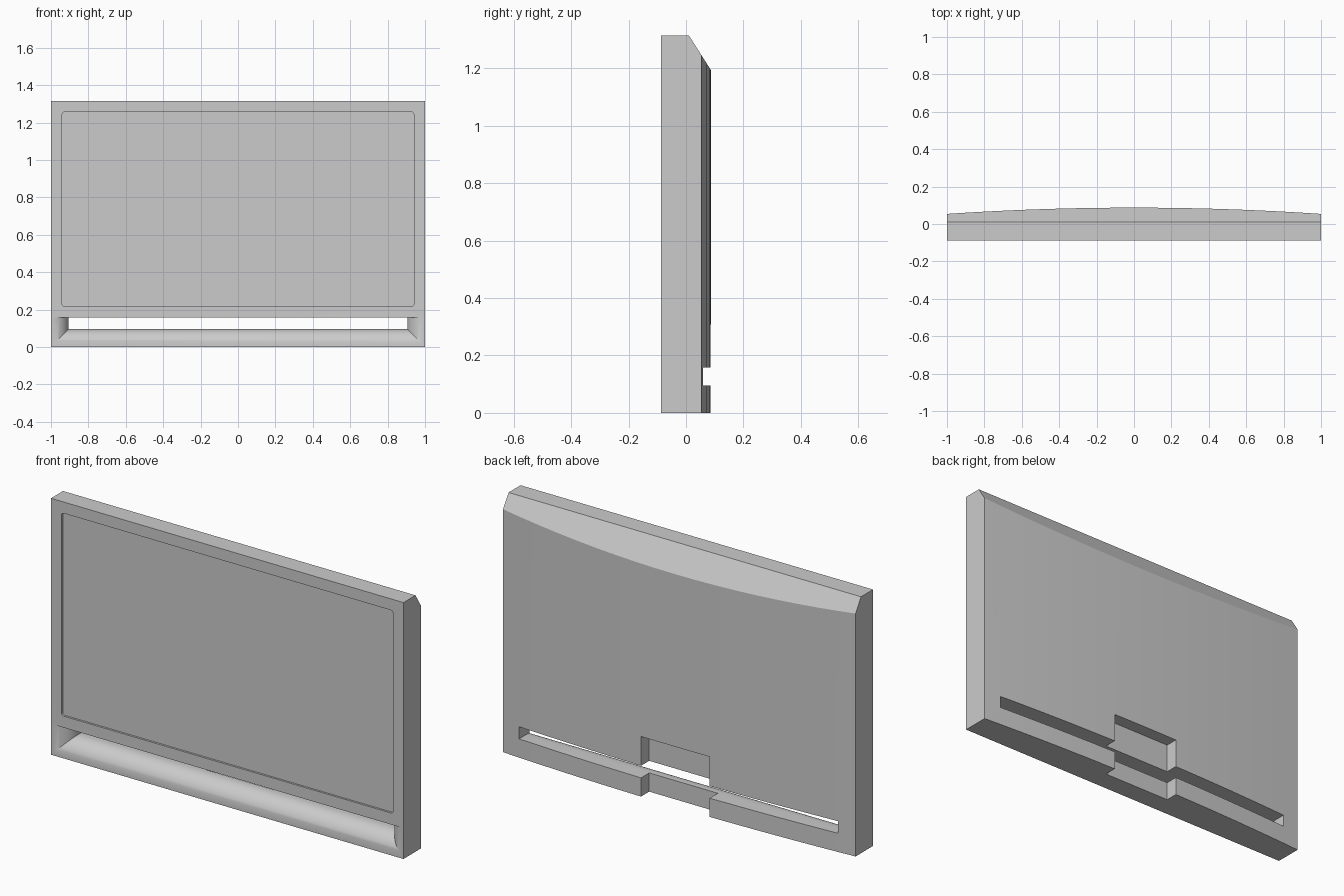
import bpy, bmesh, math

if "Cube" in bpy.data.objects:
    bpy.data.objects.remove(bpy.data.objects["Cube"])

HEIGHT, FRONT, BACK, BACK_EDGE = 1.315, -0.0875, 0.0875, 0.054


def loft(name, rings):
    """Closed solid skinned through rings with equal point counts."""
    bm = bmesh.new()
    loops = [[bm.verts.new(p) for p in ring] for ring in rings]
    n = len(rings[0])
    for a, b in zip(loops, loops[1:]):
        for i in range(n):
            j = (i + 1) % n
            bm.faces.new((a[i], a[j], b[j], b[i]))
    bm.faces.new(loops[0])
    bm.faces.new(loops[-1])
    bmesh.ops.recalc_face_normals(bm, faces=bm.faces)
    mesh = bpy.data.meshes.new(name)
    bm.to_mesh(mesh)
    bm.free()
    obj = bpy.data.objects.new(name, mesh)
    bpy.context.collection.objects.link(obj)
    return obj


def rect(w, y, z0, z1):
    return [(-w, y, z0), (w, y, z0), (w, y, z1), (-w, y, z1)]


def rounded_rect(w, y, z0, z1, r, steps=4):
    corners = [(w - r, z1 - r), (r - w, z1 - r), (r - w, z0 + r), (w - r, z0 + r)]
    pts = []
    for k, (cx, cz) in enumerate(corners):
        for s in range(steps + 1):
            a = math.pi / 2 * (k + s / steps)
            pts.append((cx + r * math.cos(a), y, cz + r * math.sin(a)))
    return pts


def cut(target, cutter):
    cutter.hide_render = True
    mod = target.modifiers.new(cutter.name, 'BOOLEAN')
    mod.operation, mod.solver, mod.object = 'DIFFERENCE', 'EXACT', cutter
    bpy.context.view_layer.objects.active = target
    bpy.ops.object.modifier_apply(modifier=mod.name)
    bpy.data.objects.remove(cutter, do_unlink=True)


# Housing: flat front, gently bowed back
SEG = 18
plan = [(-1, FRONT), (1, FRONT)]
for i in range(SEG + 1):
    x = 1 - 2 * i / SEG
    plan.append((x, BACK_EDGE + (BACK - BACK_EDGE) * (1 - x * x)))
housing = loft("television_housing", [[(x, y, z) for x, y in plan] for z in (0, HEIGHT)])

# Sloped top edge at the back
slope = [(0.01, HEIGHT), (0.16, HEIGHT - 0.236), (0.2, HEIGHT + 0.1), (0.01, HEIGHT + 0.1)]
cut(housing, loft("top_slope_cutter", [[(x, y, z) for y, z in slope] for x in (-1.1, 1.1)]))

# Shallow screen recess
cut(housing, loft("screen_cutter", [rounded_rect(0.94, y, 0.217, 1.257, 0.012)
                                    for y in (-0.2, FRONT + 0.01)]))

# Through slot whose bottom and ends round over towards the front
R, STEPS = 0.093, 14
rings = [rect(0.905, 0.2, 0.096, 0.158)]
for i in range(STEPS + 1):
    a = math.pi / 2 * i / STEPS
    flare = R * (1 - math.cos(a))
    rings.append(rect(0.905 + flare, 0.005 + (FRONT - 0.005) * math.sin(a),
                      0.096 - flare, 0.158))
rings.append(rect(0.905 + R, FRONT - 0.1, 0.096 - R, 0.158))
cut(housing, loft("slot_cutter", rings))

# Stand notch in the back
cut(housing, loft("notch_cutter", [rect(0.195, y, -0.1, 0.308) for y in (0.02, 0.2)]))

housing.select_set(True)
bpy.context.view_layer.objects.active = housing
bpy.ops.object.shade_smooth_by_angle(angle=math.radians(25))
